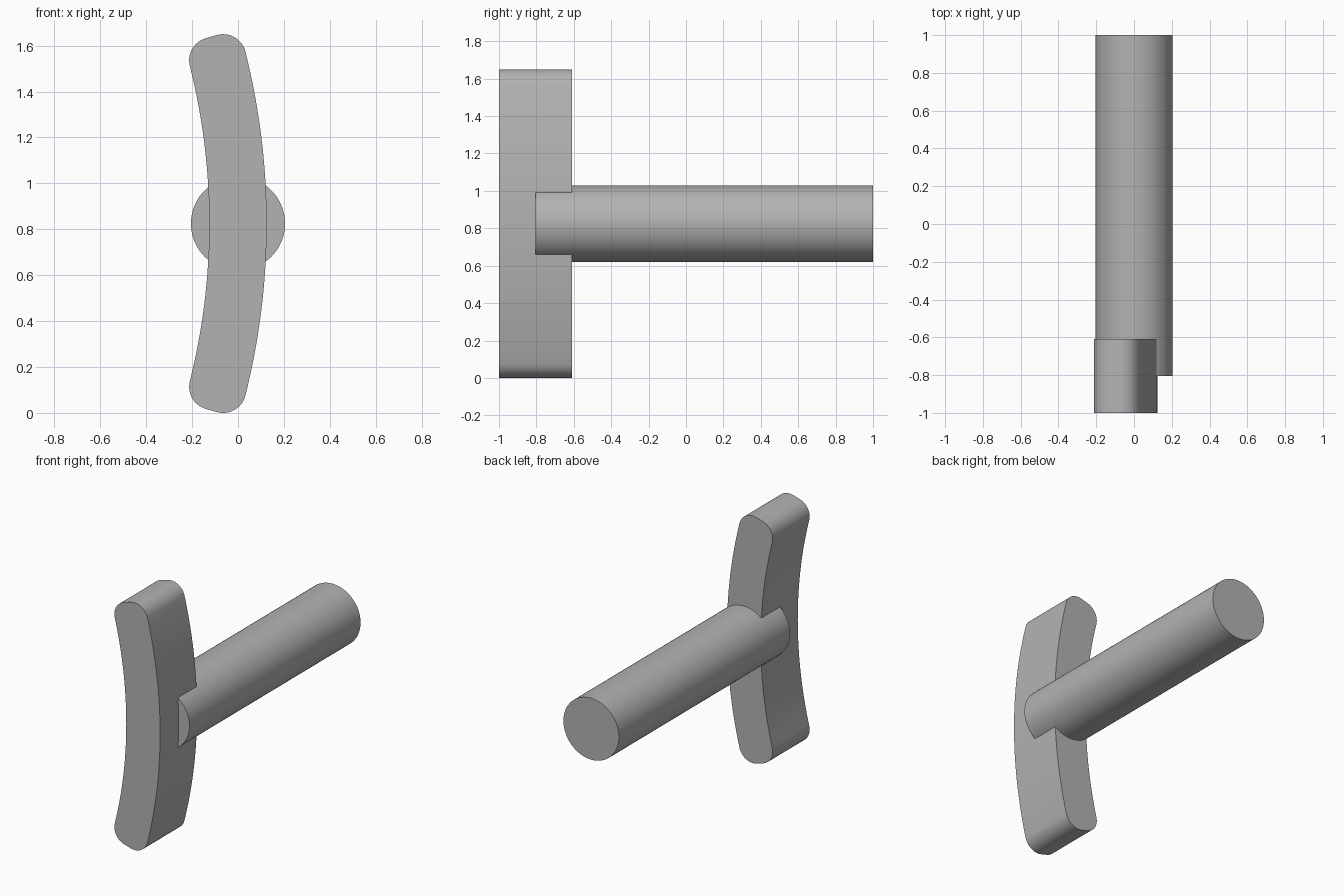
import bpy, bmesh
from math import sin, cos, asin, pi, radians

cube = bpy.data.objects.get("Cube")
if cube:
    bpy.data.objects.remove(cube, do_unlink=True)

grey = bpy.data.materials.new("plain_grey")
grey.use_nodes = True
colour = (0.45, 0.45, 0.45, 1)
grey.diffuse_color = colour
grey.node_tree.nodes["Principled BSDF"].inputs["Base Color"].default_value = colour

MID_Z = 0.825
BEND_X = -2.945             # centre of the bar's bend
R_OUT, R_IN = 3.07, 2.82
CORNER = 0.1
END = radians(16.06)        # half sweep of the bar


def arc(cx, cz, r, start, stop, steps):
    return [(cx + r * cos(start + (stop - start) * i / steps),
             cz + r * sin(start + (stop - start) * i / steps))
            for i in range(steps + 1)]


def corner(radius, turn):
    """Rounded corner of the upper end, centred on the given bend radius."""
    phi = END - asin(CORNER / radius)
    begin = phi if turn == 0 else END + pi / 2
    finish = END + pi / 2 if turn == 0 else phi + pi
    return arc(BEND_X + radius * cos(phi), radius * sin(phi), CORNER, begin, finish, 12)


def finish(obj):
    obj.data.materials.append(grey)
    bpy.ops.object.select_all(action='DESELECT')
    obj.select_set(True)
    bpy.context.view_layer.objects.active = obj
    bpy.ops.object.shade_smooth_by_angle(angle=radians(30))


# Curved grip bar: upper half outline, mirrored to the lower half, then extruded
limit_out = END - asin(CORNER / (R_OUT - CORNER))
limit_in = END - asin(CORNER / (R_IN + CORNER))
half = arc(BEND_X, 0, R_OUT, 0, limit_out, 16)[:-1]
half += corner(R_OUT - CORNER, 0) + corner(R_IN + CORNER, 1)
half += arc(BEND_X, 0, R_IN, limit_in, 0, 16)[1:]
outline = half + [(x, -z) for x, z in reversed(half[1:-1])]

bm = bmesh.new()
face = bm.faces.new([bm.verts.new((x, -1, z + MID_Z)) for x, z in outline])
out = bmesh.ops.extrude_face_region(bm, geom=[face])
moved = [v for v in out["geom"] if isinstance(v, bmesh.types.BMVert)]
bmesh.ops.translate(bm, verts=moved, vec=(0, 0.39, 0))
bmesh.ops.recalc_face_normals(bm, faces=bm.faces)
mesh = bpy.data.meshes.new("grip_bar")
bm.to_mesh(mesh)
bm.free()
bar = bpy.data.objects.new("grip_bar", mesh)
bpy.context.collection.objects.link(bar)
finish(bar)

# Round shaft, its front end sunk halfway into the bar
FRONT, BACK = -0.805, 1.0
bpy.ops.mesh.primitive_cylinder_add(vertices=64, radius=0.205, depth=BACK - FRONT,
                                    location=(0, (FRONT + BACK) / 2, MID_Z),
                                    rotation=(pi / 2, 0, 0))
shaft = bpy.context.object
shaft.name = "shaft"
finish(shaft)
